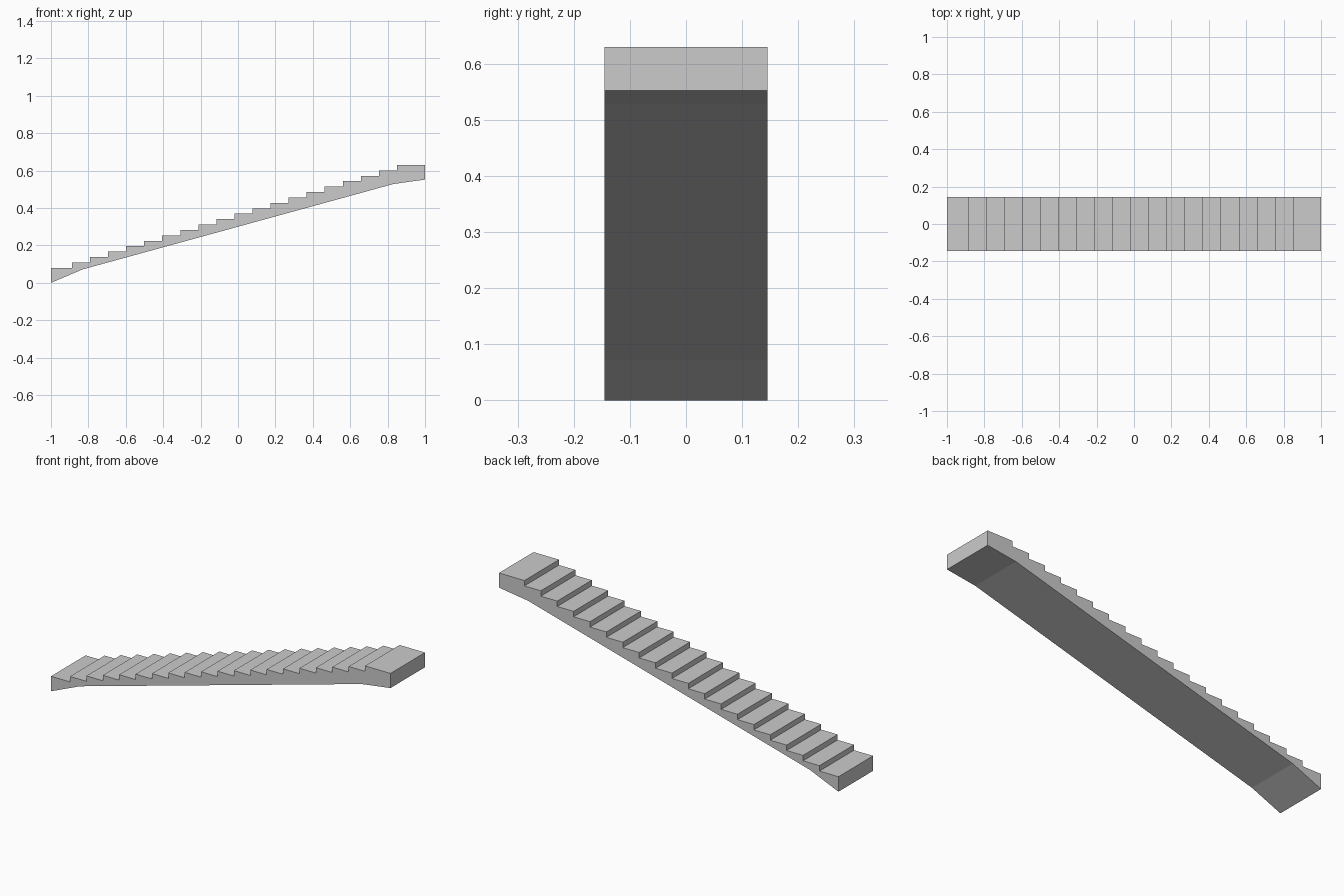
import bpy, bmesh

if "Cube" in bpy.data.objects:
    bpy.data.objects.remove(bpy.data.objects["Cube"])

HALF_WIDTH = 0.1455
RISERS = 19
FIRST_X, LAST_X = -0.888, 0.850
FIRST_Z, TOP_Z = 0.08, 0.63


def extrude_profile(name, profile, half_width):
    """Turn an (x, z) outline into a solid centred on y = 0."""
    bm = bmesh.new()
    face = bm.faces.new([bm.verts.new((x, -half_width, z)) for x, z in profile])
    new = bmesh.ops.extrude_face_region(bm, geom=[face])["geom"]
    verts = [g for g in new if isinstance(g, bmesh.types.BMVert)]
    bmesh.ops.translate(bm, verts=verts, vec=(0, 2 * half_width, 0))
    bmesh.ops.recalc_face_normals(bm, faces=bm.faces)
    mesh = bpy.data.meshes.new(name)
    bm.to_mesh(mesh)
    bm.free()
    obj = bpy.data.objects.new(name, mesh)
    bpy.context.collection.objects.link(obj)
    return obj


# Sloping underside, bent near both landings, then the top landing's end
profile = [(-1, 0), (-0.83, 0.072), (0.83, 0.528), (1, 0.552), (1, TOP_Z)]

# Steps, from the top landing down to the bottom one
run = (LAST_X - FIRST_X) / (RISERS - 1)
rise = (TOP_Z - FIRST_Z) / RISERS
for i in reversed(range(RISERS)):
    x = FIRST_X + i * run
    z = FIRST_Z + i * rise
    profile += [(x, z + rise), (x, z)]
profile.append((-1, FIRST_Z))

extrude_profile("stair_flight", profile, HALF_WIDTH)
